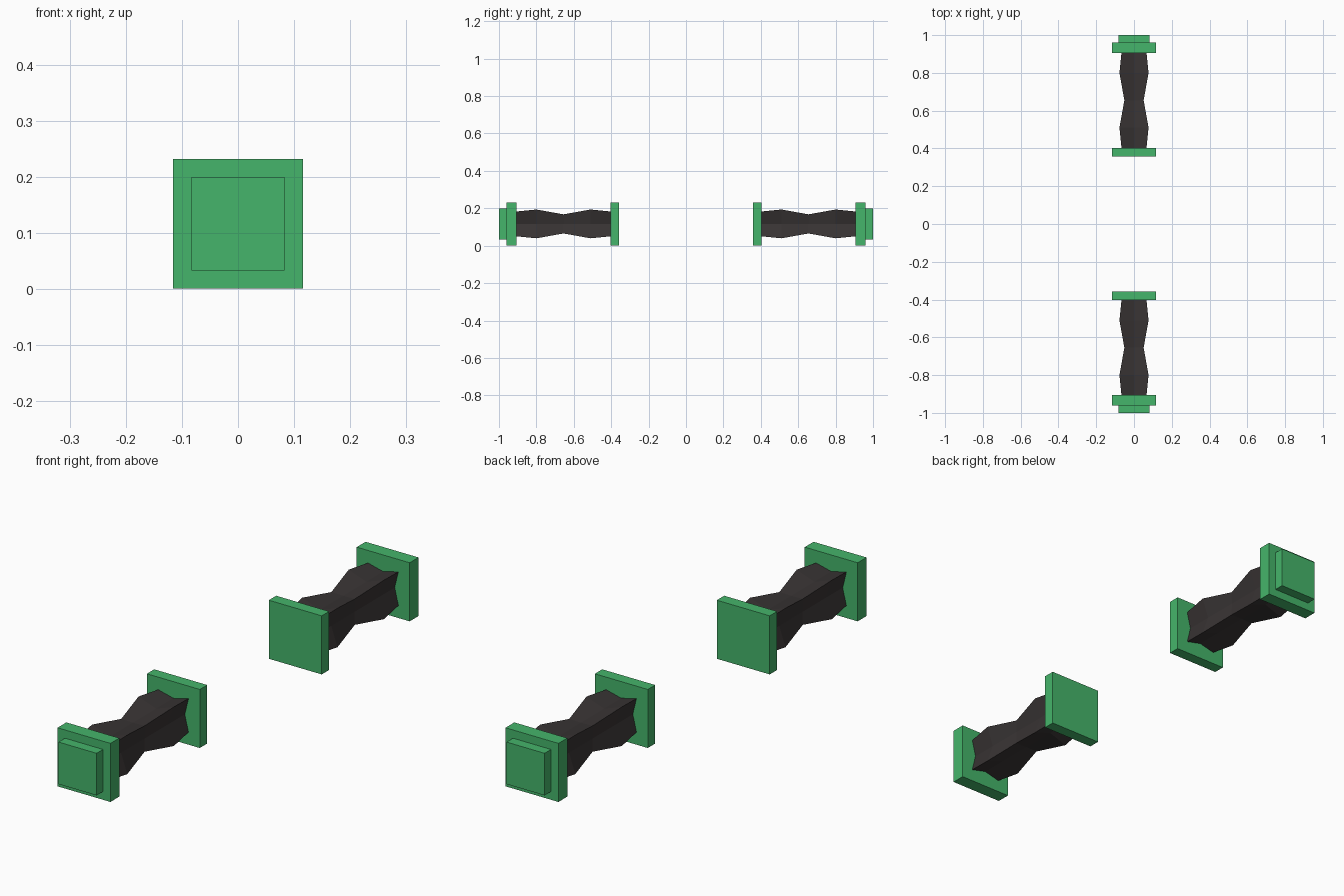
import bpy
import bmesh
from mathutils import Matrix

cube = bpy.data.objects.get("Cube")
if cube:
    bpy.data.objects.remove(cube)

MID_Z = 0.1165


def make_material(name, color):
    mat = bpy.data.materials.new(name)
    mat.use_nodes = True
    mat.diffuse_color = color
    mat.node_tree.nodes["Principled BSDF"].inputs["Base Color"].default_value = color
    return mat


green = make_material("green", (0.06, 0.46, 0.145, 1))
charcoal = make_material("charcoal", (0.04, 0.034, 0.034, 1))


def finish(bm, name, mat):
    bmesh.ops.recalc_face_normals(bm, faces=bm.faces)
    mesh = bpy.data.meshes.new(name)
    bm.to_mesh(mesh)
    bm.free()
    mesh.materials.append(mat)
    obj = bpy.data.objects.new(name, mesh)
    bpy.context.collection.objects.link(obj)


def plate(name, side, start, end, half):
    """Square plate spanning start to end along the length."""
    bm = bmesh.new()
    place = Matrix.Translation((0, side * (start + end) / 2, MID_Z))
    size = Matrix.Diagonal((half * 2, end - start, half * 2, 1))
    bmesh.ops.create_cube(bm, size=1, matrix=place @ size)
    finish(bm, name, green)


def grip(name, side):
    """Pinched square bar with a shallow groove along each side."""
    groove = 0.05
    stations = [(0.40, 0.066), (0.51, 0.077), (0.655, 0.051), (0.80, 0.077), (0.91, 0.066)]
    bm = bmesh.new()
    rings = []
    for y, c in stations:
        g = min(groove, c)
        outline = [(c, c), (0, g), (-c, c), (-g, 0), (-c, -c), (0, -g), (c, -c), (g, 0)]
        rings.append([bm.verts.new((x, side * y, MID_Z + z)) for x, z in outline])
    for a, b in zip(rings, rings[1:]):
        for i in range(len(a)):
            j = (i + 1) % len(a)
            bm.faces.new((a[i], a[j], b[j], b[i]))
    for ring in (rings[0], rings[-1]):
        bm.faces.new(ring)
    finish(bm, name, charcoal)


# Two mirrored handles, each with a grip, two end plates and an outer cap
for label, side in (("front", -1), ("back", 1)):
    plate(label + "_inner_plate", side, 0.357, 0.403, 0.1155)
    grip(label + "_grip", side)
    plate(label + "_outer_plate", side, 0.905, 0.96, 0.1155)
    plate(label + "_end_cap", side, 0.96, 1.0, 0.083)
